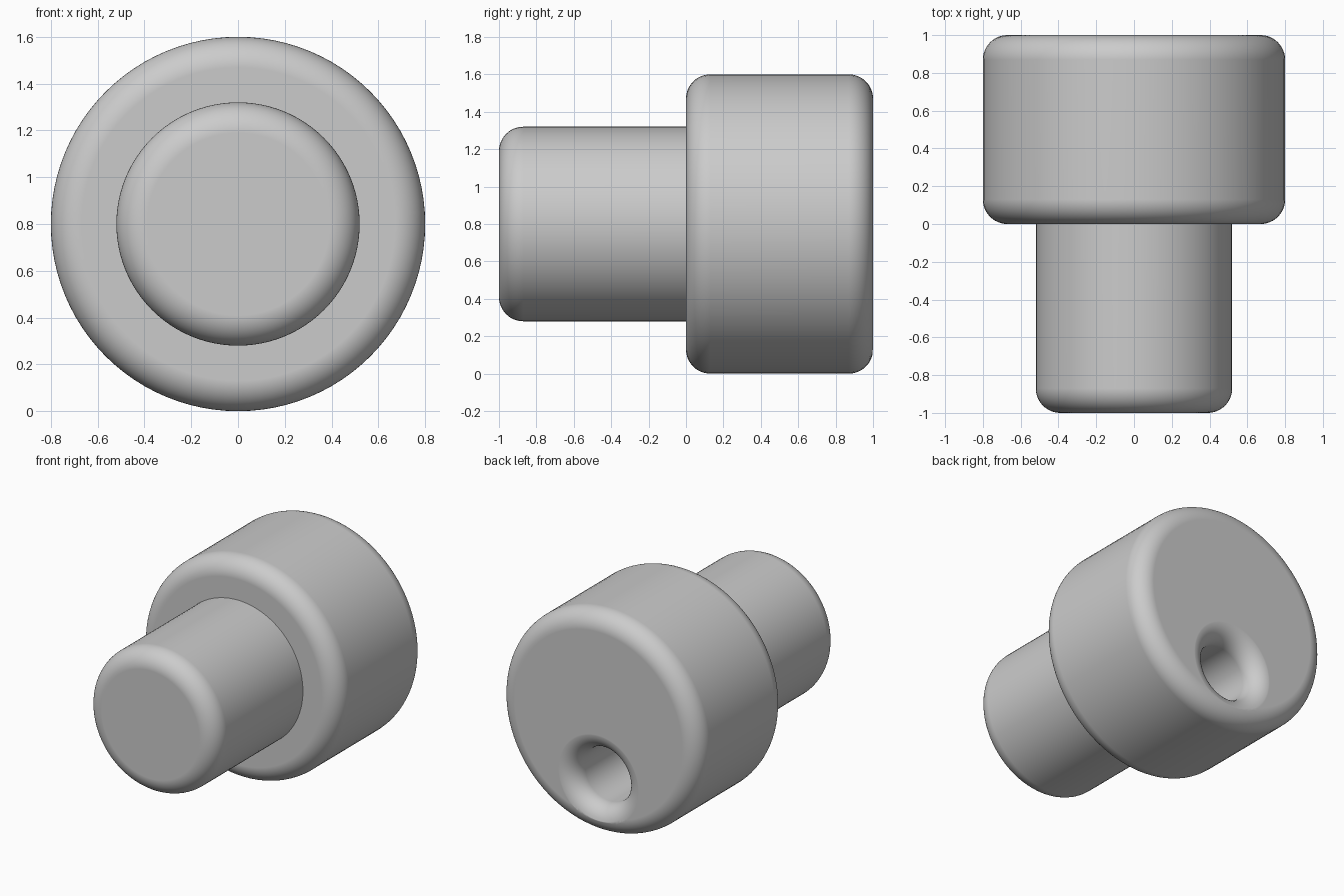
import bpy, bmesh
from math import sin, cos, pi, radians

if "Cube" in bpy.data.objects:
    bpy.data.objects.remove(bpy.data.objects["Cube"], do_unlink=True)

AXIS_Z = 0.8      # height of the shared axis
FILLET = 0.13     # rounding used on every edge
SIDES = 96

grey = bpy.data.materials.new("plain grey")
grey.use_nodes = True
colour = (0.6, 0.6, 0.6, 1)
grey.diffuse_color = colour
grey.node_tree.nodes["Principled BSDF"].inputs["Base Color"].default_value = colour


def arc(r, y, start, end, steps=12):
    """Quarter-round profile points (radius, y)."""
    return [(r + FILLET * cos(a), y + FILLET * sin(a))
            for a in (radians(start + (end - start) * i / steps) for i in range(steps + 1))]


def lathe(name, profile, z):
    """Turn a (radius, y) profile around a y-directed axis and cap both ends."""
    bm = bmesh.new()
    rings = [[bm.verts.new((r * cos(2 * pi * i / SIDES), y, z + r * sin(2 * pi * i / SIDES)))
              for i in range(SIDES)] for r, y in profile]
    for a, b in zip(rings, rings[1:]):
        for i in range(SIDES):
            j = (i + 1) % SIDES
            bm.faces.new((a[i], a[j], b[j], b[i]))
    bm.faces.new(rings[0])
    bm.faces.new(rings[-1])
    bmesh.ops.recalc_face_normals(bm, faces=bm.faces)
    mesh = bpy.data.meshes.new(name)
    bm.to_mesh(mesh)
    bm.free()
    mesh.materials.append(grey)
    obj = bpy.data.objects.new(name, mesh)
    bpy.context.collection.objects.link(obj)
    return obj


def activate(obj):
    bpy.ops.object.select_all(action='DESELECT')
    obj.select_set(True)
    bpy.context.view_layer.objects.active = obj


# Wide head, rounded at both ends
R = 0.8 - FILLET
head = lathe("head", arc(R, FILLET, -90, 0) + arc(R, 1 - FILLET, 0, 90), AXIS_Z)

# Narrow stem, rounded at the front and set into the head
stem = lathe("stem", arc(0.52 - FILLET, FILLET - 1, -90, 0) + [(0.52, 0.05)], AXIS_Z)

# Flared blind hole low on the back of the head
flare = 0.2 + FILLET
cutter = lathe("hole_cutter",
               [(0.2, 0.25)] + arc(flare, 1.0005 - FILLET, 180, 90) + [(flare, 1.1)], 0.4)
cutter.hide_render = True
cut = head.modifiers.new("hole", 'BOOLEAN')
cut.operation = 'DIFFERENCE'
cut.solver = 'EXACT'
cut.object = cutter
activate(head)
bpy.ops.object.modifier_apply(modifier=cut.name)
bpy.data.objects.remove(cutter, do_unlink=True)

# Smooth rounds with flat ends kept clean
for obj in (head, stem):
    activate(obj)
    bpy.ops.object.shade_smooth_by_angle(angle=radians(30))
    weighted = obj.modifiers.new("clean_normals", 'WEIGHTED_NORMAL')
    weighted.keep_sharp = True
